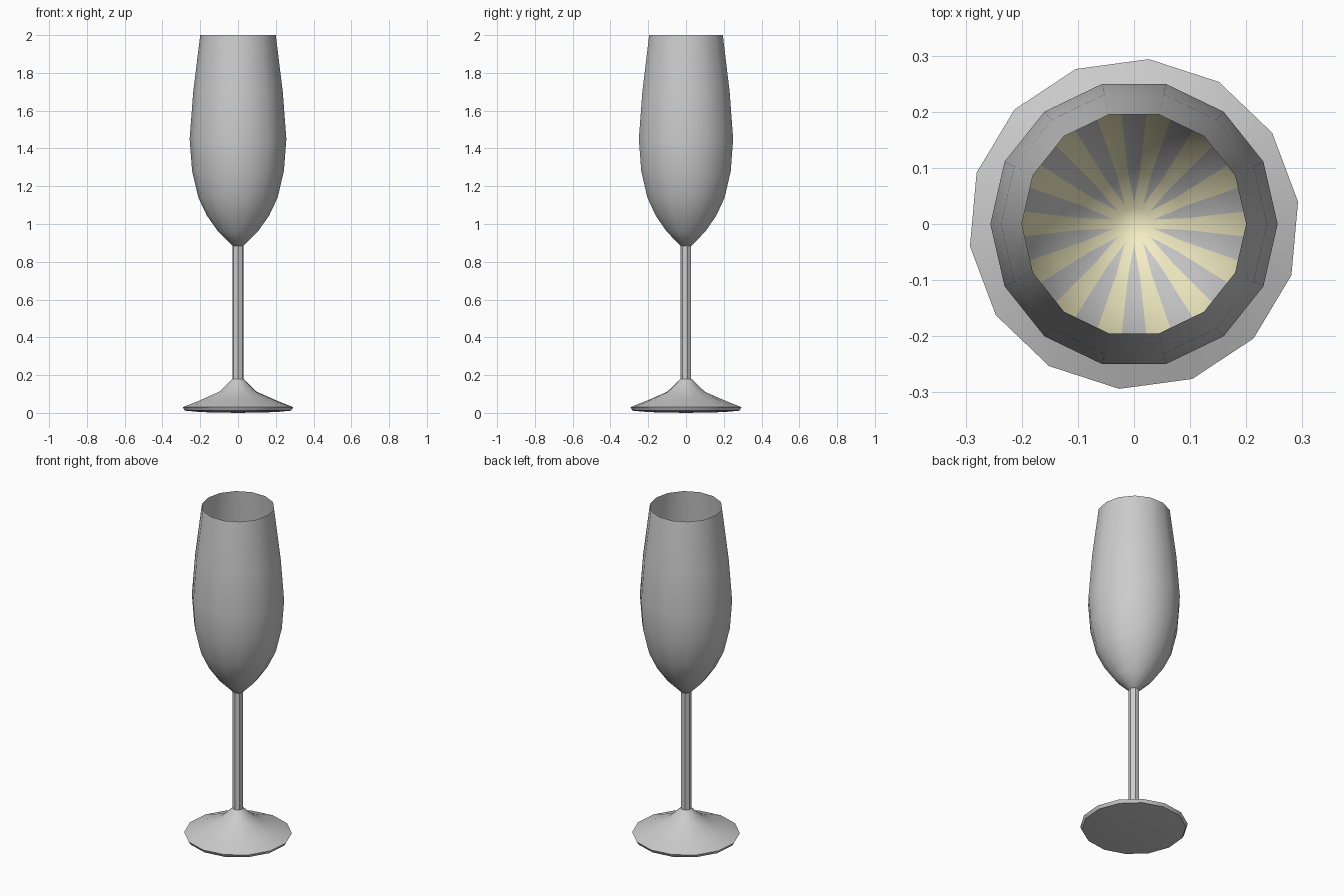
import bpy
from math import cos, sin, pi

if "Cube" in bpy.data.objects:
    bpy.data.objects.remove(bpy.data.objects["Cube"])


def lathe(name, profile, sides, turn=0.0, angle=40, color=None):
    """Revolve (radius, z) points about z; a radius of 0 becomes a pole."""
    verts, faces, rings = [], [], []
    for r, z in profile:
        start = len(verts)
        n = 1 if r == 0 else sides
        for i in range(n):
            a = 2 * pi * (i + turn) / sides
            verts.append((r * cos(a), r * sin(a), z))
        rings.append([start + i % n for i in range(sides)])
    for lo, hi in zip(rings, rings[1:]):
        for i in range(sides):
            j = (i + 1) % sides
            loop = [lo[i], lo[j], hi[j], hi[i]]
            faces.append(list(dict.fromkeys(loop)))
    mesh = bpy.data.meshes.new(name)
    mesh.from_pydata(verts, [], faces)
    mesh.update()
    ob = bpy.data.objects.new(name, mesh)
    bpy.context.collection.objects.link(ob)
    if color:
        mat = bpy.data.materials.new(name + "_colour")
        mat.diffuse_color = color
        mat.use_nodes = True
        mat.node_tree.nodes["Principled BSDF"].inputs["Base Color"].default_value = mat.diffuse_color
        mesh.materials.append(mat)
    bpy.ops.object.select_all(action='DESELECT')
    ob.select_set(True)
    bpy.context.view_layer.objects.active = ob
    bpy.ops.object.shade_smooth_by_angle(angle=angle * pi / 180)
    return ob


SIDES = 14
outer = [(0.03, 0.885), (0.105, 0.96), (0.165, 1.045), (0.21, 1.14),
         (0.243, 1.28), (0.256, 1.45), (0.237, 1.7), (0.2, 2.0)]
inner = [(r - 0.01, z + 0.006) for r, z in outer[1:-1]]

# Foot: flat underside, thin rim, flared top running up to the stem
lathe("foot", [(0, 0), (0.2, 0.004), (0.285, 0.012), (0.295, 0.03),
               (0.2, 0.068), (0.1, 0.112), (0.05, 0.16), (0.03, 0.18),
               (0, 0.18)], SIDES, turn=0.3)

# Stem: slim seven-sided rod
lathe("stem", [(0.03, 0.165), (0.03, 0.89)], 7, turn=0.25, angle=30)

# Bowl: thin double wall, open at the rim
lathe("bowl", [(0, 0.88)] + outer + inner[::-1] + [(0.03, 0.905), (0, 0.9)], SIDES)

# Drink: open shell lying on the inner wall, interleaved with its facets
lathe("drink", [(0, 0.902), (0.03, 0.906)] + inner[:5], SIDES, turn=0.5,
      color=(0.9, 0.85, 0.55, 1))
